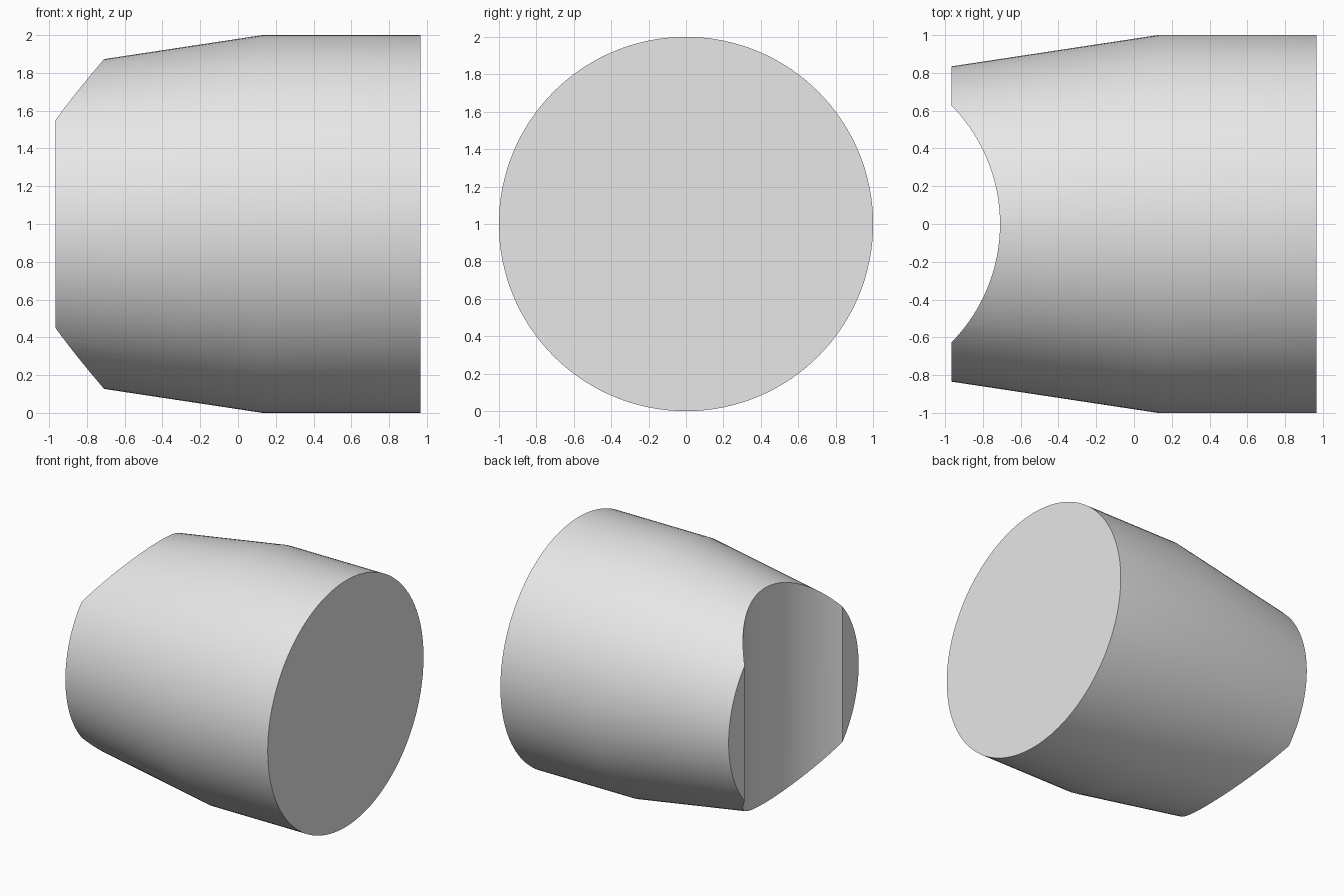
import bpy
import bmesh
import math

cube = bpy.data.objects.get("Cube")
if cube:
    bpy.data.objects.remove(cube, do_unlink=True)

SIDES = 128

grey = bpy.data.materials.new("light_grey")
grey.use_nodes = True
grey.diffuse_color = (0.8, 0.8, 0.8, 1)
grey.node_tree.nodes["Principled BSDF"].inputs["Base Color"].default_value = (0.8, 0.8, 0.8, 1)


def turned_solid(name, profile, sides):
    """Solid of revolution along x from (x, radius) pairs, resting on z = 0."""
    bm = bmesh.new()
    rings = []
    for x, r in profile:
        angles = [2 * math.pi * i / sides for i in range(sides)]
        rings.append([bm.verts.new((x, r * math.cos(a), 1 + r * math.sin(a))) for a in angles])
    for a, b in zip(rings, rings[1:]):
        for i in range(sides):
            j = (i + 1) % sides
            bm.faces.new((a[i], a[j], b[j], b[i]))
    bm.faces.new(rings[0])
    bm.faces.new(rings[-1])
    bmesh.ops.recalc_face_normals(bm, faces=bm.faces)
    mesh = bpy.data.meshes.new(name)
    bm.to_mesh(mesh)
    bm.free()
    obj = bpy.data.objects.new(name, mesh)
    bpy.context.collection.objects.link(obj)
    mesh.materials.append(grey)
    return obj


# Round body: straight collar, then a gentle taper
body = turned_solid("coped_tube_body", [(-0.967, 0.834), (0.13, 1.0), (0.967, 1.0)], SIDES)

# Upright cylinder that scoops the saddle out of the narrow end
bpy.ops.mesh.primitive_cylinder_add(vertices=SIDES, radius=0.893, depth=3, location=(-1.602, 0, 1))
cutter = bpy.context.object
cutter.name = "saddle_cutter"
cutter.hide_render = True
cutter.data.materials.append(grey)

cut = body.modifiers.new("saddle_cut", "BOOLEAN")
cut.operation = "DIFFERENCE"
cut.solver = "EXACT"
cut.object = cutter

bpy.ops.object.select_all(action="DESELECT")
body.select_set(True)
bpy.context.view_layer.objects.active = body
bpy.ops.object.modifier_apply(modifier=cut.name)
bpy.data.objects.remove(cutter, do_unlink=True)

# Smooth round walls with crisp rims
bpy.ops.object.shade_smooth_by_angle(angle=math.radians(30))
